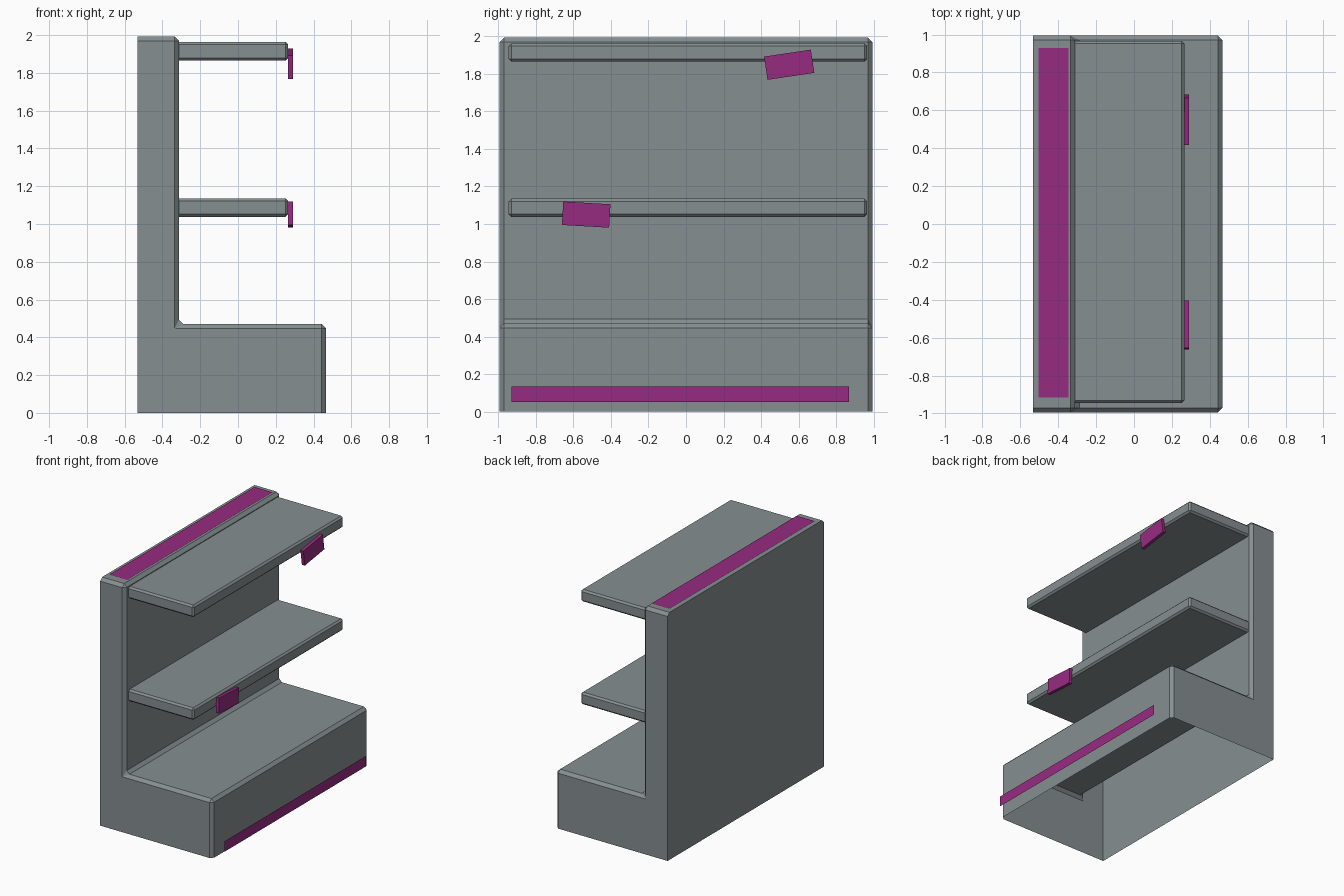
import bpy, bmesh, math
from mathutils import Matrix, Vector

if "Cube" in bpy.data.objects:
    bpy.data.objects.remove(bpy.data.objects["Cube"])


def material(name, rgb):
    m = bpy.data.materials.new(name)
    m.diffuse_color = (*rgb, 1.0)
    m.use_nodes = True
    m.node_tree.nodes["Principled BSDF"].inputs["Base Color"].default_value = m.diffuse_color
    return m


GREY = material("shelf_grey", (0.24, 0.275, 0.285))
MAGENTA = material("label_magenta", (0.31, 0.024, 0.22))

BACK, WALL, FRONT = -0.532, -0.312, 0.467   # depth of back, panel face, base front
HALF, TOP, BASE = 0.994, 1.993, 0.47        # half width, panel height, base height


def finish(bm, name, mat):
    me = bpy.data.meshes.new(name)
    bm.to_mesh(me)
    bm.free()
    me.materials.append(mat)
    ob = bpy.data.objects.new(name, me)
    bpy.context.collection.objects.link(ob)
    return ob


def extruded(name, profile, y0, y1, open_face, bevel):
    """Extrude an x/z profile along y, open one side, chamfer the closed edges."""
    bm = bmesh.new()
    face = bm.faces.new([bm.verts.new((x, y0, z)) for x, z in profile])
    ext = bmesh.ops.extrude_face_region(bm, geom=[face])
    moved = [g for g in ext["geom"] if isinstance(g, bmesh.types.BMVert)]
    bmesh.ops.translate(bm, verts=moved, vec=(0, y1 - y0, 0))
    bmesh.ops.recalc_face_normals(bm, faces=bm.faces)
    gone = [f for f in bm.faces if open_face(f.calc_center_median())]
    bmesh.ops.delete(bm, geom=gone, context="FACES")
    # the flat back keeps its sharp outline
    edges = [e for e in bm.edges if not e.is_boundary
             and not all(v.co.x < BACK + 0.001 for v in e.verts)]
    bmesh.ops.bevel(bm, geom=edges, offset=bevel, segments=1,
                    affect="EDGES", clamp_overlap=True)
    return finish(bm, name, GREY)


def box(name, centre, size, angle=0.0):
    bm = bmesh.new()
    mat = (Matrix.Translation(centre) @ Matrix.Rotation(angle, 4, "X")
           @ Matrix.Diagonal((*size, 1.0)))
    bmesh.ops.create_cube(bm, size=1.0, matrix=mat)
    return finish(bm, name, MAGENTA)


def sheet(name, corners):
    bm = bmesh.new()
    bm.faces.new([bm.verts.new(c) for c in corners])
    return finish(bm, name, MAGENTA)


# L-shaped shell: back panel and plinth, open underneath
extruded("display_body",
         [(BACK, 0), (FRONT, 0), (FRONT, BASE), (WALL, BASE), (WALL, TOP), (BACK, TOP)],
         -HALF, HALF, lambda c: c.z < 0.001, 0.024)

# two shelves, open where they meet the panel
for name, z0, z1 in (("upper_shelf", 1.866, 1.963), ("lower_shelf", 1.038, 1.135)):
    extruded(name, [(WALL, z0), (0.266, z0), (0.266, z1), (WALL, z1)],
             -0.945, 0.966, lambda c: c.x < WALL + 0.001, 0.014)

# tilted price tags on the shelf fronts
box("upper_tag", (0.278, 0.55, 1.849), (0.026, 0.252, 0.125), math.radians(8.5))
box("lower_tag", (0.278, -0.532, 1.05), (0.026, 0.252, 0.125), math.radians(-3.3))

# flat strips: on top of the panel, and standing just off the plinth front
sheet("top_strip", [(-0.505, -0.917, 2.0), (-0.345, -0.917, 2.0),
                    (-0.345, 0.93, 2.0), (-0.505, 0.93, 2.0)])
sheet("front_strip", [(0.532, -0.93, 0.05), (0.532, 0.868, 0.05),
                      (0.532, 0.868, 0.134), (0.532, -0.93, 0.134)])
